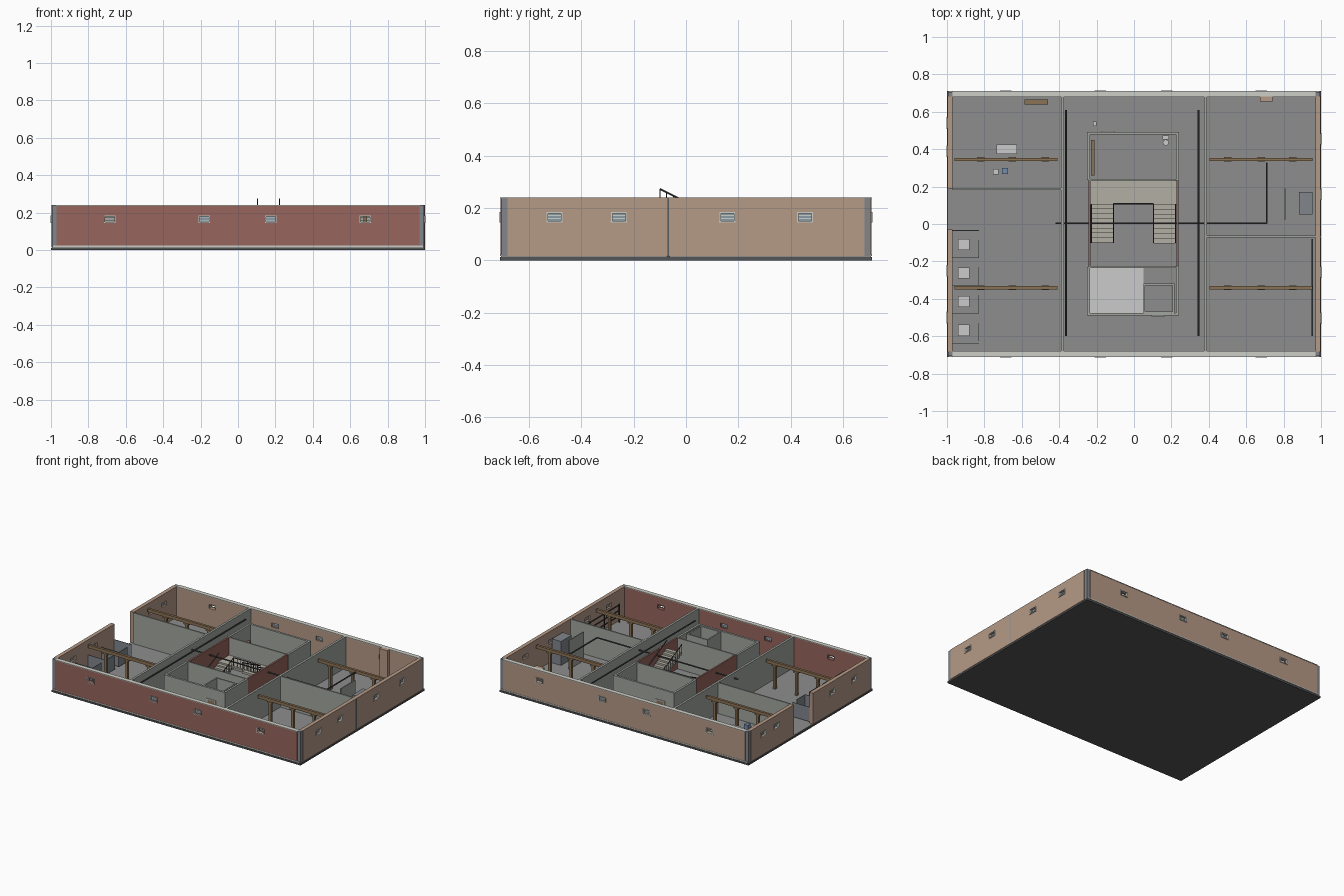
import bpy, bmesh
from mathutils import Vector, Matrix

if "Cube" in bpy.data.objects:
    bpy.data.objects.remove(bpy.data.objects["Cube"])

mats = {}
COL = dict(tan=(.46, .32, .24), red=(.31, .13, .11), trim=(.62, .62, .58), slab=(.09, .09, .09),
           floor=(.27, .27, .27), plaster=(.36, .38, .35), wood=(.26, .17, .09), dark=(.06, .06, .065),
           pale=(.6, .6, .58), beige=(.45, .43, .37), glass=(.25, .33, .38), blue=(.18, .27, .42),
           panel=(.22, .24, .26))


def finish(name, bm, col):
    me = bpy.data.meshes.new(name)
    bm.to_mesh(me)
    bm.free()
    ob = bpy.data.objects.new(name, me)
    bpy.context.collection.objects.link(ob)
    if col not in mats:
        mats[col] = bpy.data.materials.new(col)
        mats[col].diffuse_color = (*COL[col], 1)
    me.materials.append(mats[col])
    return ob


def boxes(name, col, *bs):
    """Each box is x0,x1,y0,y1,z0,z1; all joined in one object."""
    bm = bmesh.new()
    for x0, x1, y0, y1, z0, z1 in bs:
        m = Matrix.Translation(((x0+x1)/2, (y0+y1)/2, (z0+z1)/2)) @ Matrix.Diagonal((x1-x0, y1-y0, z1-z0, 1))
        bmesh.ops.create_cube(bm, size=1, matrix=m)
    return finish(name, bm, col)


def tubes(name, col, r, *paths):
    """Round pipes following straight-segment paths."""
    bm = bmesh.new()
    for p in paths:
        for a, b in zip(p, p[1:]):
            a, b = Vector(a), Vector(b)
            rot = (b-a).to_track_quat('Z', 'Y').to_matrix().to_4x4()
            bmesh.ops.create_cone(bm, cap_ends=True, segments=8, radius1=r, radius2=r, depth=(b-a).length,
                                  matrix=Matrix.Translation((a+b)/2) @ rot)
    return finish(name, bm, col)


T, F = .24, .016          # wall top, floor level
WZ0, WZ1, WW = .15, .18, .027   # window sill, head, half width


def oriented(axis, u0, u1, v0, v1, z0, z1):
    return (u0, u1, v0, v1, z0, z1) if axis == 'x' else (v0, v1, u0, u1, z0, z1)


def wall(name, col, axis, u0, u1, v0, v1, wins, out):
    """Outer wall with real window openings, frames, bars and sills."""
    top = T-.005 if axis == 'x' else T
    o = lambda *a: oriented(axis, *a)
    bs = [o(u0, u1, v0, v1, F, WZ0), o(u0, u1, v0, v1, WZ1, top)]
    edges = [u0] + [e for w in sorted(wins) for e in (w-WW, w+WW)] + [u1]
    bs += [o(a, b, v0, v1, WZ0, WZ1) for a, b in zip(edges[::2], edges[1::2])]
    boxes(name, col, *bs)
    face = v1 if out > 0 else v0
    f0, f1 = sorted((face-out*.008, face+out*.004))
    mid = (v0+v1)/2
    frames, glass = [], []
    for w in wins:
        frames += [o(w-WW-.004, w+WW+.004, f0, f1, WZ0-.005, WZ0), o(w-WW-.003, w+WW+.003, f0, f1, WZ1, WZ1+.004),
                   o(w-WW-.003, w-WW+.002, f0, f1, WZ0, WZ1), o(w+WW-.002, w+WW+.003, f0, f1, WZ0, WZ1)]
        frames += [o(w-WW, w+WW, mid-.003, mid+.003, z, z+.003) for z in (.158, .17)]
        if abs(w) < .6:
            glass.append(o(w-WW, w+WW, mid-.001, mid+.001, WZ0, WZ1))
    boxes(name+"_window_frames", 'trim', *frames)
    if glass:
        boxes(name+"_window_glass", 'glass', *glass)


# Ground slab and floor
boxes("slab", 'slab', (-1, 1, -.712, .712, 0, .012))
boxes("floor", 'floor', (-.995, .995, -.708, .708, .012, F))

# Outer walls
FX = [-.685, -.18, .175, .68]
wall("front_wall", 'red', 'x', -.97, .97, -.71, -.682, FX, -1)
wall("back_wall", 'tan', 'x', -.97, .97, .682, .71, FX, 1)
wall("right_wall", 'tan', 'y', -.682, .682, .97, .998, [-.503, -.257, .158, .455], 1)
wall("left_wall_front", 'tan', 'y', -.682, -.03, -.998, -.97, [-.5, -.25], -1)
wall("left_wall_back", 'tan', 'y', .19, .682, -.998, -.97, [.39, .54], -1)
boxes("wall_caps", 'trim', *[(-.972, .972, s*.696-.016, s*.696+.016, T-.005, T) for s in (-1, 1)])
boxes("wall_base_strips", 'trim', *[(-.99, .99, s*.698-.014, s*.698+.014, F, F+.007) for s in (-1, 1)])
boxes("corner_posts", 'panel', *[(x-.012, x+.012, y-.012, y+.012, F, T) for x in (-.982, .982) for y in (-.694, .694)])
tubes("downspout", 'panel', .004, [(.999-.003, -.068, .012), (.999-.003, -.068, T)])

# Inner dividing walls
boxes("long_walls", 'plaster', *[(s*.382-.008, s*.382+.008, -.682, .682, F, T) for s in (-1, 1)])
boxes("cross_partitions", 'plaster', (-.97, -.39, .182, .192, F, T), (.39, .97, -.071, -.061, F, T))

# Central core rooms
boxes("core_walls", 'plaster',
      (-.25, .24, -.49, -.475, F, T), (-.25, .24, .478, .493, F, T),
      (-.25, -.235, -.475, -.23, F, T), (.225, .24, -.475, -.23, F, T),
      (-.25, -.235, .235, .478, F, T), (.225, .24, .235, .478, F, T),
      (-.235, .225, -.235, -.225, F, T), (-.235, .225, .23, .24, F, T))
boxes("stair_hall_side_walls", 'red', (-.244, -.232, -.23, .235, F, T), (.226, .238, -.23, .235, F, T))
boxes("core_room_floor", 'pale', (-.235, .05, -.475, -.235, F, .02))
boxes("closet", 'plaster', (.05, .06, -.478, -.318, F, .236), (.207, .217, -.478, -.318, F, .236),
      (.06, .207, -.328, -.318, F, .236), (.06, .207, -.478, -.468, F, .236))
doors, frames = [], []
for x, y in ((.13, -.491), (-.14, .494)):
    doors.append((x-.03, x+.03, y-.002, y+.002, F, .155))
    frames += [(x-.036, x-.03, y-.004, y+.004, F, .16), (x+.03, x+.036, y-.004, y+.004, F, .16),
               (x-.036, x+.036, y-.004, y+.004, .155, .162)]
boxes("core_doors", 'wood', *doors)
boxes("core_door_frames", 'pale', *frames)

# U-shaped stair: left flight up to the landing, right flight onward
N, Y0, Y1, ZL = 8, -.1, .105, .112
d = (Y1-Y0)/N
boxes("landing", 'beige', (-.232, .226, Y1, .232, ZL-.012, ZL))
treads = []
for i in range(N):
    zl = F + (i+1)*(ZL-F)/(N+1)
    zr = ZL + (i+1)*.1/N
    treads += [(-.228, -.112, Y0+i*d, Y0+(i+1)*d+.003, zl-.013, zl),
               (.104, .222, Y1-(i+1)*d-.003, Y1-i*d, zr-.016, zr)]
boxes("stair_treads", 'beige', *treads)
rails = []
for x in (-.228, -.11):
    rails.append([(x, Y0, F+.06), (x, Y1, ZL+.06)])
for x in (.104, .222):
    rails.append([(x, Y1, ZL+.06), (x, Y0, .273)])
rails.append([(-.11, Y1+.004, ZL+.06), (.104, Y1+.004, ZL+.06)])
tubes("handrails", 'dark', .0035, *rails)
posts = []
for i in range(N+1):
    y, t = Y0+i*(Y1-Y0)/N, i/N
    zl, zr = F+t*(ZL-F), ZL+(1-t)*.1
    posts += [[(-.11, y, zl), (-.11, y, zl+.06)], [(.104, y, zr), (.104, y, zr+.06)]]
    x = -.11 + .214*t
    posts.append([(x, Y1+.004, ZL), (x, Y1+.004, ZL+.06)])
tubes("balusters", 'dark', .0018, *posts)

# Timber beams on posts in the four wings
beams, bposts, braces = [], [], []
for y in (-.34, .345):
    for x0, xs in ((-.96, (-.82, -.65, -.475)), (.405, (.5, .68, .85))):
        beams.append((x0, x0+.55, y-.009, y+.009, .19, .212))
        bposts += [(x-.009, x+.009, y-.009, y+.009, F, .19) for x in xs]
        braces += [(x-.02, x+.02, y-.012, y+.012, .18, .19) for x in xs]
boxes("timber_beams", 'wood', *beams)
boxes("timber_posts", 'wood', *bposts)
boxes("post_heads", 'wood', *braces)

# Service pipes
tubes("service_pipes", 'dark', .005, [(-.364, -.6, .19), (-.364, .61, .19)], [(.345, -.6, .19), (.345, .61, .19)],
      [(-.42, .004, .2), (.71, .004, .2), (.71, .33, .2)])

# Washroom stalls along the left wall
boxes("stall_dividers", 'panel', *[(-.97, -.83, y-.002, y+.002, .025, .13) for y in (-.035, -.18, -.33, -.48, -.64)])
boxes("stall_fronts", 'panel', *[(-.832, -.828, y-.145, y-.05, .025, .13) for y in (-.035, -.18, -.33, -.48)])
SY = (-.11, -.262, -.415, -.568)
boxes("stall_seats", 'pale', *[(-.94, -.88, y-.03, y+.03, F, .05) for y in SY])

# Loose furnishings
boxes("bench", 'wood', (-.585, -.46, .64, .665, .05, .06), *[(x, x+.01, .642, .663, F, .05) for x in (-.58, -.475)])
boxes("table", 'pale', (-.735, -.625, .375, .425, .065, .073),
      *[(x, x+.006, y, y+.006, F, .065) for x in (-.732, -.634) for y in (.378, .416)])
boxes("small_crate", 'pale', (-.755, -.725, .265, .295, F, .05))
boxes("blue_crate", 'blue', (-.706, -.674, .268, .3, F, .055))
boxes("chimney", 'tan', (.675, .74, .655, .683, F, T))
boxes("screen_wall", 'plaster', (.803, .811, .025, .19, F, .225))
boxes("cabinet", 'panel', (.882, .955, .05, .172, F, .19))
boxes("wall_rack", 'dark', *[(.95, .956, -.6, -.08, z, z+.005) for z in (.06, .1, .14)],
      *[(.95, .956, y, y+.006, F, .15) for y in (-.6, -.43, -.26, -.09)])
boxes("core_shelf", 'wood', *[(-.23, -.21, .26, .45, z, z+.005) for z in (.05, .09, .13)],
      *[(-.23, -.21, y, y+.004, F, .135) for y in (.26, .32, .385, .446)])
tubes("basin", 'pale', .017, [(.17, .435, F), (.17, .435, .05)])
boxes("basin_tank", 'pale', (.153, .187, .452, .474, F, .08))
boxes("waste_bin", 'pale', (-.218, -.2, .525, .547, F, .045))

for m in bpy.data.materials:
    if m.users and not m.is_grease_pencil:
        m.use_nodes = True
        m.node_tree.nodes["Principled BSDF"].inputs["Base Color"].default_value = m.diffuse_color
